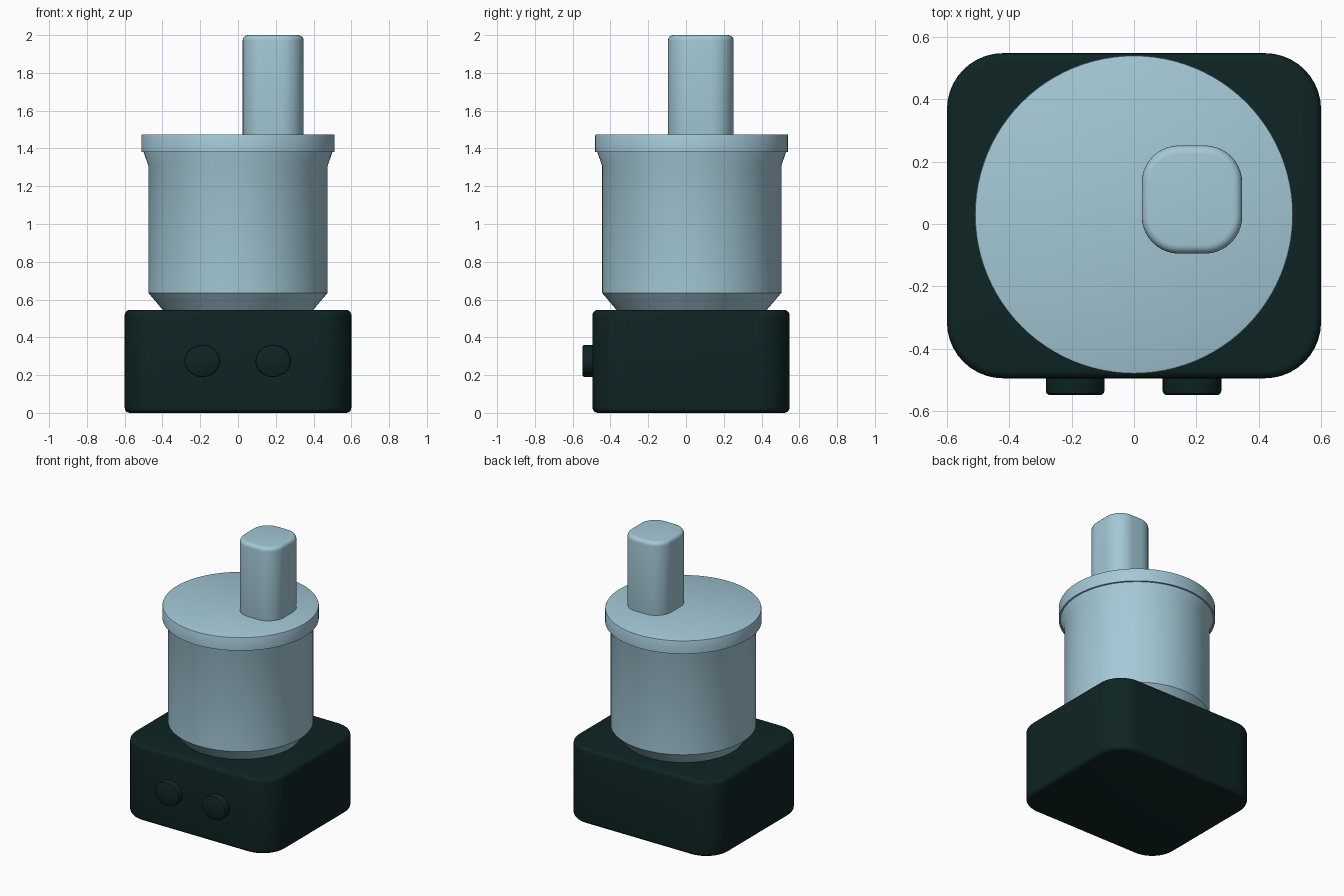
import bpy, bmesh, math
from mathutils import Matrix, Vector

cube = bpy.data.objects.get("Cube")
if cube:
    bpy.data.objects.remove(cube, do_unlink=True)


def material(name, rgb):
    m = bpy.data.materials.new(name)
    m.use_nodes = True
    m.diffuse_color = (*rgb, 1)
    bsdf = next(n for n in m.node_tree.nodes if n.type == "BSDF_PRINCIPLED")
    bsdf.inputs["Base Color"].default_value = (*rgb, 1)
    return m


pale_blue = material("pale blue", (0.367, 0.578, 0.672))
dark_teal = material("dark teal", (0.0045, 0.0175, 0.0175))


def finish(name, bm, mat, angle=35):
    bmesh.ops.recalc_face_normals(bm, faces=bm.faces)
    mesh = bpy.data.meshes.new(name)
    bm.to_mesh(mesh)
    bm.free()
    mesh.materials.append(mat)
    obj = bpy.data.objects.new(name, mesh)
    bpy.context.collection.objects.link(obj)
    bpy.ops.object.select_all(action="DESELECT")
    obj.select_set(True)
    bpy.context.view_layer.objects.active = obj
    bpy.ops.object.shade_smooth_by_angle(angle=math.radians(angle))
    return obj


def rounded_box(name, low, high, corner, rim, mat):
    """Box with wide upright corners and a finer rounding on both rims."""
    low, high = Vector(low), Vector(high)
    bm = bmesh.new()
    bmesh.ops.create_cube(bm, size=1)
    bmesh.ops.scale(bm, vec=high - low, verts=bm.verts)
    bmesh.ops.translate(bm, vec=(low + high) / 2, verts=bm.verts)
    upright = [e for e in bm.edges if abs(e.verts[0].co.z - e.verts[1].co.z) > 0.1]
    bmesh.ops.bevel(bm, geom=upright, offset=corner, segments=10,
                    profile=0.5, affect="EDGES")
    rims = [e for e in bm.edges if abs(e.verts[0].co.z - e.verts[1].co.z) < 1e-4]
    bmesh.ops.bevel(bm, geom=rims, offset=rim, segments=5,
                    profile=0.5, affect="EDGES")
    return finish(name, bm, mat)


def lathe(name, profile, place, mat, steps=96):
    """Turn (radius, height) points around z, then place the result."""
    bm = bmesh.new()
    verts = [bm.verts.new((r, 0, z)) for r, z in profile]
    edges = [bm.edges.new(pair) for pair in zip(verts, verts[1:])]
    bmesh.ops.spin(bm, geom=verts + edges, cent=(0, 0, 0), axis=(0, 0, 1),
                   angle=math.tau, steps=steps)
    bmesh.ops.remove_doubles(bm, verts=bm.verts, dist=1e-5)
    bmesh.ops.transform(bm, matrix=place, verts=bm.verts)
    return finish(name, bm, mat)


# Motor base
rounded_box("base", (-0.6, -0.495, 0), (0.6, 0.548, 0.545), 0.18, 0.028, dark_teal)

# Jar with tapered foot and flared neck
centre = Matrix.Translation((0, 0.03, 0))
lathe("jar", [(0, 0.53), (0.385, 0.53), (0.475, 0.636), (0.475, 1.31),
              (0.499, 1.378), (0.499, 1.40), (0, 1.40)], centre, pale_blue)

# Flat lid
lathe("lid", [(0, 1.38), (0.511, 1.38), (0.511, 1.468), (0.509, 1.473),
              (0.504, 1.475), (0, 1.475)], centre, pale_blue)

# Off-centre feed tube
rounded_box("feed_tube", (0.025, -0.095, 1.44), (0.347, 0.252, 2.0),
            0.12, 0.028, pale_blue)

# Front buttons, slightly wider than tall
for side, x in (("right", -0.189), ("left", 0.186)):
    place = (Matrix.Translation((x, -0.48, 0.275))
             @ Matrix.Rotation(math.pi / 2, 4, "X")
             @ Matrix.Diagonal((0.094, 0.085, 1, 1)))
    lathe(side + "_button", [(0, 0), (1, 0), (1, 0.056), (0.97, 0.064),
                             (0.9, 0.068), (0, 0.068)], place, dark_teal, 48)
